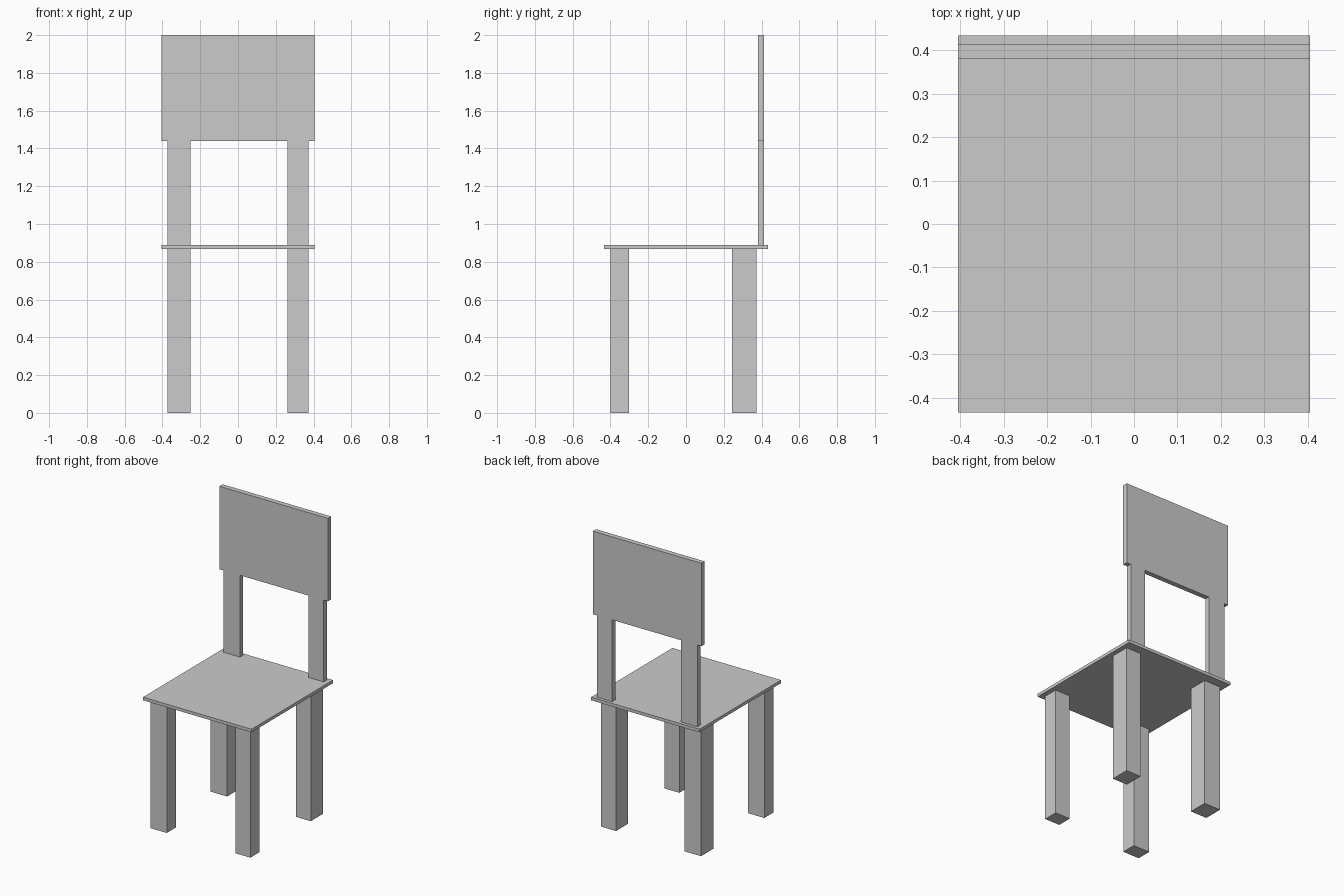
import bpy

if "Cube" in bpy.data.objects:
    bpy.data.objects.remove(bpy.data.objects["Cube"])


def box(name, x, y, z):
    """Add a box spanning the given (min, max) ranges."""
    centre = [(a + b) / 2 for a, b in (x, y, z)]
    bpy.ops.mesh.primitive_cube_add(size=1, location=centre)
    ob = bpy.context.object
    ob.name = name
    ob.scale = [b - a for a, b in (x, y, z)]
    bpy.ops.object.transform_apply(location=False, rotation=False, scale=True)
    return ob


SEAT_BOTTOM, SEAT_TOP = 0.867, 0.888
PANEL_BOTTOM, TOP = 1.44, 2.0
BACK_Y = (0.38, 0.414)
SIDES = {"left": (-0.374, -0.251), "right": (0.261, 0.373)}

# Seat board and backrest panel
box("seat", (-0.405, 0.405), (-0.434, 0.434), (SEAT_BOTTOM, SEAT_TOP))
box("backrest_panel", (-0.405, 0.405), BACK_Y, (PANEL_BOTTOM, TOP))

# Legs and backrest posts on each side
for side, x in SIDES.items():
    box(f"front_leg_{side}", x, (-0.401, -0.301), (0, SEAT_BOTTOM))
    box(f"back_leg_{side}", x, (0.243, 0.374), (0, SEAT_BOTTOM))
    box(f"backrest_post_{side}", x, BACK_Y, (SEAT_TOP, PANEL_BOTTOM))
